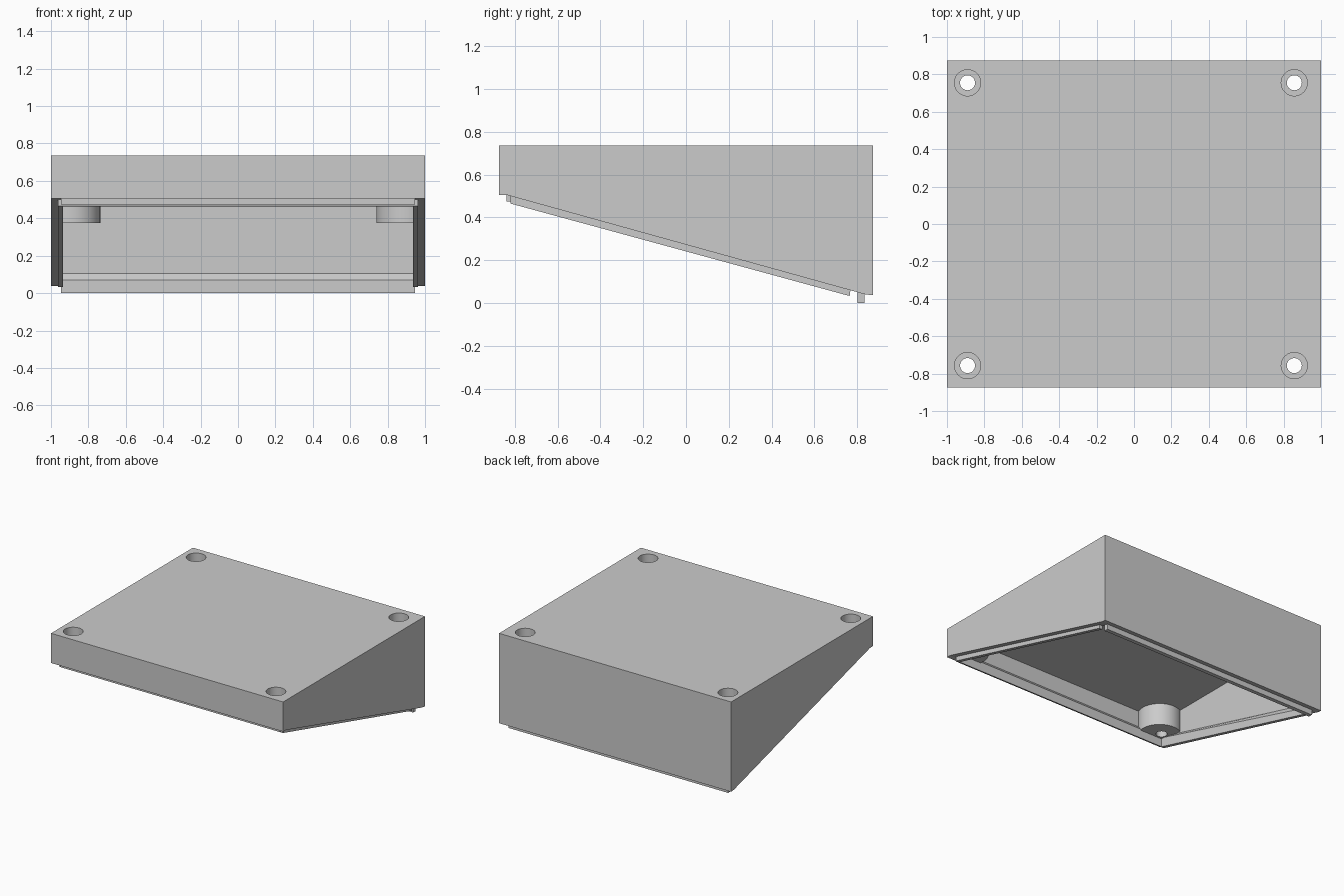
import bpy
import bmesh
from mathutils import Matrix, Vector

if "Cube" in bpy.data.objects:
    bpy.data.objects.remove(bpy.data.objects["Cube"], do_unlink=True)

TOP = 0.737
CEILING = 0.697

grey = bpy.data.materials.new("light grey plastic")
grey.use_nodes = True
colour = (0.6, 0.6, 0.6, 1)
grey.diffuse_color = colour
grey.node_tree.nodes["Principled BSDF"].inputs["Base Color"].default_value = colour


def finish(name, bm):
    bmesh.ops.recalc_face_normals(bm, faces=bm.faces)
    mesh = bpy.data.meshes.new(name)
    bm.to_mesh(mesh)
    bm.free()
    mesh.materials.append(grey)
    obj = bpy.data.objects.new(name, mesh)
    bpy.context.collection.objects.link(obj)
    return obj


def prism(name, profile, half_width):
    """Side profile (y, z) extruded across x."""
    bm = bmesh.new()
    face = bm.faces.new([bm.verts.new((-half_width, y, z)) for y, z in profile])
    out = bmesh.ops.extrude_face_region(bm, geom=[face])
    moved = [v for v in out["geom"] if isinstance(v, bmesh.types.BMVert)]
    bmesh.ops.translate(bm, verts=moved, vec=Vector((2 * half_width, 0, 0)))
    return finish(name, bm)


def loft(name, sections):
    """Stack of rectangles: half width, then y and z of the front and back edge."""
    bm = bmesh.new()
    loops = []
    for w, front, z_front, back, z_back in sections:
        corners = [(-w, front, z_front), (w, front, z_front), (w, back, z_back), (-w, back, z_back)]
        loops.append([bm.verts.new(c) for c in corners])
    bm.faces.new(loops[0])
    bm.faces.new(loops[-1])
    for low, high in zip(loops, loops[1:]):
        for i in range(4):
            j = (i + 1) % 4
            bm.faces.new([low[i], low[j], high[j], high[i]])
    return finish(name, bm)


def cylinder(name, x, y, low, high, radius):
    bm = bmesh.new()
    bmesh.ops.create_cone(bm, cap_ends=True, segments=48, radius1=radius, radius2=radius,
                          depth=high - low, matrix=Matrix.Translation((x, y, (low + high) / 2)))
    return finish(name, bm)


def combine(target, tool, operation):
    """Apply a boolean and discard the tool."""
    mod = target.modifiers.new("combine", "BOOLEAN")
    mod.operation = operation
    mod.solver = "EXACT"
    mod.object = tool
    bpy.context.view_layer.objects.active = target
    bpy.ops.object.modifier_apply(modifier=mod.name)
    bpy.data.objects.remove(tool, do_unlink=True)


# Wedge shell with flat rims at both ends of the slope
case = prism("wedge_case", [(-0.873, TOP), (-0.873, 0.506), (-0.837, 0.505),
                            (0.84, 0.04), (0.873, 0.037), (0.873, TOP)], 1.0)

# Locating lip: two sides along the slope, a front bar and a deeper back tab
side_lips = prism("side_lips", [(-0.82, 0.56), (-0.82, 0.465), (0.765, 0.033), (0.776, 0.12)], 0.963)
front_lip = prism("front_lip", [(-0.838, 0.56), (-0.838, 0.475), (-0.8, 0.475), (-0.8, 0.56)], 0.947)
back_tab = prism("back_tab", [(0.802, 0.12), (0.802, 0), (0.835, 0), (0.835, 0.12)], 0.947)
for part in (side_lips, front_lip, back_tab):
    combine(case, part, "UNION")

# Cavity: opening inside the lip, a chamfer above it, then thin walls up to the ceiling
cavity = loft("cavity", [(0.935, -0.81, -0.1, 0.804, -0.1),
                         (0.935, -0.81, 0.535, 0.804, 0.07),
                         (0.966, -0.841, 0.57, 0.839, 0.105),
                         (0.966, -0.841, CEILING, 0.839, CEILING)])

# Screw bosses left standing in the cavity corners
for y, low in ((-0.78, 0.526), (0.78, 0.375)):
    for x in (-0.892, 0.896):
        combine(cavity, cylinder("boss", x, y, low, TOP, 0.156), "DIFFERENCE")
combine(case, cavity, "DIFFERENCE")

# Counterbored screw holes
for y, low in ((-0.757, 0.526), (0.755, 0.375)):
    for x in (-0.89, 0.857):
        combine(case, cylinder("screw_hole", x, y, low - 0.1, TOP + 0.1, 0.04), "DIFFERENCE")
        combine(case, cylinder("counterbore", x, y, low + 0.075, TOP + 0.1, 0.07), "DIFFERENCE")

# Round holes and bosses shade smooth, edges stay sharp
bpy.ops.object.select_all(action="DESELECT")
case.select_set(True)
bpy.context.view_layer.objects.active = case
bpy.ops.object.shade_smooth_by_angle()
